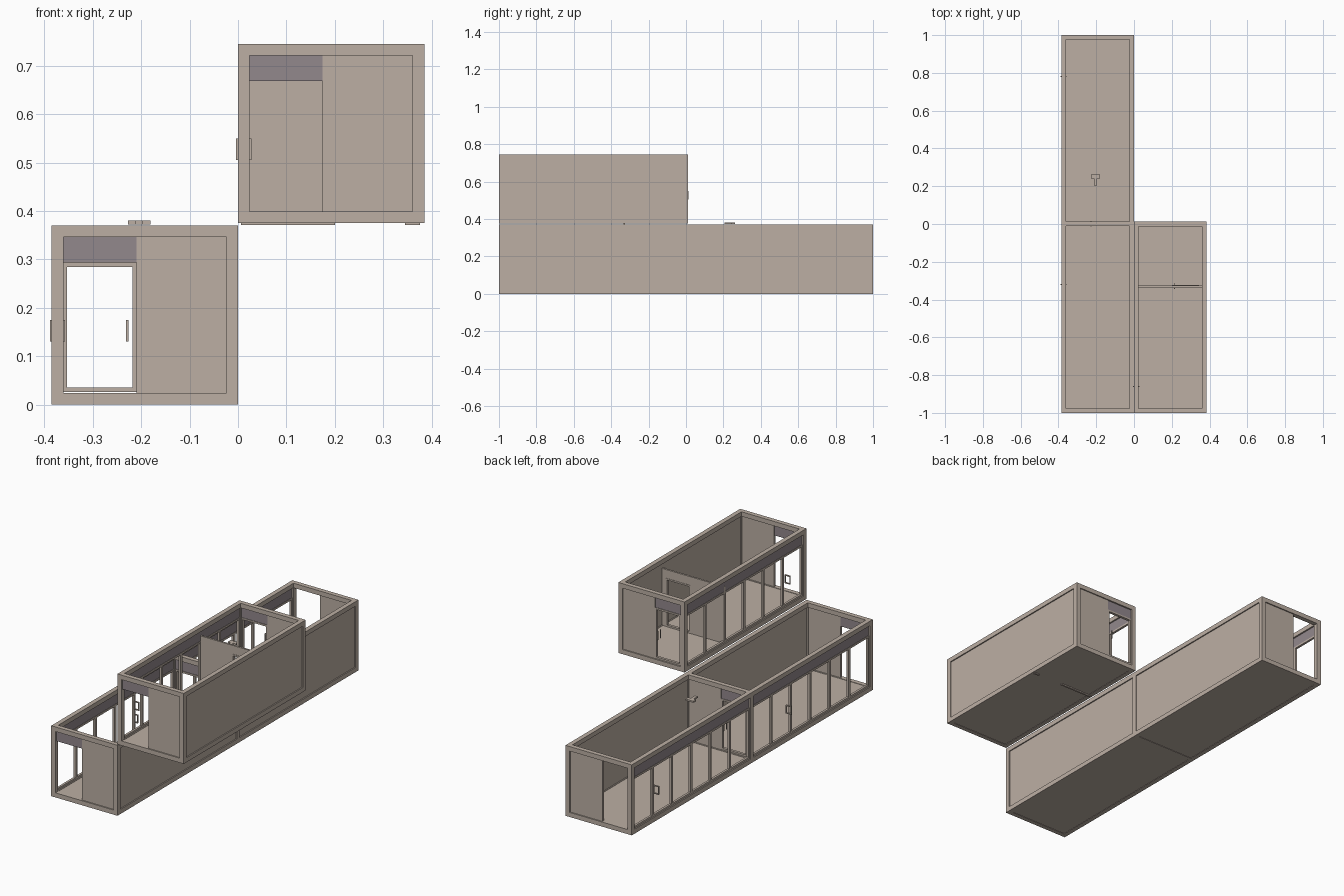
import bpy, bmesh

if "Cube" in bpy.data.objects:
    bpy.data.objects.remove(bpy.data.objects["Cube"])


def material(name, rgb):
    m = bpy.data.materials.new(name)
    m.diffuse_color = (*rgb, 1)
    m.use_nodes = True
    m.node_tree.nodes["Principled BSDF"].inputs["Base Color"].default_value = m.diffuse_color
    return m


BEIGE = material("warm beige", (0.503, 0.429, 0.371))
MAUVE = material("mauve grey", (0.287, 0.246, 0.265))


def boxes(name, parts, mat=BEIGE):
    """One object out of boxes given as (x0, x1, y0, y1, z0, z1)."""
    bm = bmesh.new()
    for x0, x1, y0, y1, z0, z1 in parts:
        vs = bmesh.ops.create_cube(bm, size=1)["verts"]
        for v in vs:
            v.co = (x1 if v.co.x > 0 else x0,
                    y1 if v.co.y > 0 else y0,
                    z1 if v.co.z > 0 else z0)
    me = bpy.data.meshes.new(name)
    bm.to_mesh(me)
    bm.free()
    me.materials.append(mat)
    ob = bpy.data.objects.new(name, me)
    bpy.context.collection.objects.link(ob)
    return ob


W, H, B = 0.385, 0.37, 0.024      # module width, height, beam size
HEAD = 0.293                      # underside of the vent band
SPLIT = 0.175                     # where the end opening meets the end panel


def frame(name, x, y0, y1, z):
    """Twelve-beam box frame."""
    parts = []
    for a in (x, x + W - B):
        for c in (z, z + H - B):
            parts.append((a, a + B, y0, y1, c, c + B))
        for b in (y0, y1 - B):
            parts.append((a, a + B, b, b + B, z + B, z + H - B))
    for b in (y0, y1 - B):
        for c in (z, z + H - B):
            parts.append((x + B, x + W - B, b, b + B, c, c + B))
    boxes(name + "_frame", parts)


def end_wall(name, x, y, z, vent=True, door=False):
    """Solid half panel, with an optional vent band and door frame."""
    boxes(name + "_panel", [(x + SPLIT, x + W - B, y - .006, y + .006, z + B, z + H - B)])
    if vent:
        boxes(name + "_vent", [(x + B, x + SPLIT, y - .004, y + .004, z + HEAD, z + H - B)], MAUVE)
    if door:
        a, b, t = x + B, x + SPLIT, .008
        boxes(name + "_door_frame", [
            (a, a + t, y - .007, y + .007, z + .026, z + HEAD),
            (b - t, b, y - .007, y + .007, z + .026, z + HEAD),
            (a, b, y - .007, y + .007, z + .026, z + .035),
            (a, b, y - .007, y + .007, z + HEAD - .009, z + HEAD)])
        for s in (-1, 1):
            yy = y + s * .012
            boxes(name + "_door_handle", [
                (b - .021, b - .016, yy - .002, yy + .002, z + .13, z + .175)])


def glazed_side(name, x, y0, y1, z, handle_y):
    """Six bays of slim window frames under a continuous vent band."""
    a, b = y0 + B, y1 - B
    step = (b - a) / 6
    xc = x + .012
    parts = [(xc - .006, xc + .006, a, b, z + B, z + B + .01),
             (xc - .006, xc + .006, a, b, z + HEAD - .01, z + HEAD)]
    for i in range(7):
        c = a + i * step
        parts.append((xc - .006, xc + .006, max(a, c - .007), min(b, c + .007),
                      z + B, z + HEAD))
    boxes(name + "_window_frames", parts)
    boxes(name + "_side_vent", [(xc - .004, xc + .004, a, b, z + HEAD, z + H - B)], MAUVE)
    for s in (-1, 1):
        xx = xc + s * .014
        boxes(name + "_side_handle", [
            (xx - .002, xx + .002, handle_y - .003, handle_y + .003, z + .13, z + .175),
            (min(xx, xc), max(xx, xc), handle_y - .003, handle_y + .003, z + .13, z + .135),
            (min(xx, xc), max(xx, xc), handle_y - .003, handle_y + .003, z + .17, z + .175)])


def module(name, x, y0, y1, z, handle_y):
    frame(name, x, y0, y1, z)
    boxes(name + "_floor", [(x + B, x + W - B, y0 + B, y1 - B, z + .002, z + .022)])
    # closed long wall, slightly recessed in its frame
    boxes(name + "_long_wall", [(x + W - .018, x + W - .006, y0 + B, y1 - B,
                                 z + B, z + H - B)])
    glazed_side(name, x, y0, y1, z, handle_y)


# Three modules: two in a row below, one raised beside the front one
module("lower_front", -W, -1.0, .014, 0, -.32)
module("lower_back", -W, -.010, 1.0, 0, .78)
module("upper", 0, -1.0, .012, .375, -.86)

# End walls
end_wall("lower_front_end", -W, -.988, 0)
end_wall("lower_middle", -W, .002, 0, door=True)
end_wall("lower_back_end", -W, .988, 0, vent=False)
end_wall("upper_front_end", 0, -.988, .375)
end_wall("upper_back_end", 0, 0, .375, door=True)

# Partition in the upper module, with a doorway
PY, PT = -.33, .005
boxes("partition", [(.006, .2, PY - PT, PY + PT, .371, .695),
                    (.345, .376, PY - PT, PY + PT, .371, .695),
                    (.2, .345, PY - PT, PY + PT, .65, .695)])
boxes("partition_door_frame", [(.2, .208, PY - .007, PY + .007, .397, .65),
                               (.337, .345, PY - .007, PY + .007, .397, .65),
                               (.208, .337, PY - .007, PY + .007, .397, .406),
                               (.208, .337, PY - .007, PY + .007, .642, .65)])
for s in (-1, 1):
    boxes("partition_door_handle", [(.213, .218, PY + s * .012 - .002, PY + s * .012 + .002,
                                     .505, .55)])

# Small tee-shaped fitting at roof level
boxes("tee_fitting", [(-.212, -.196, .205, .245, .372, .38),
                      (-.227, -.181, .240, .262, .372, .38)])
